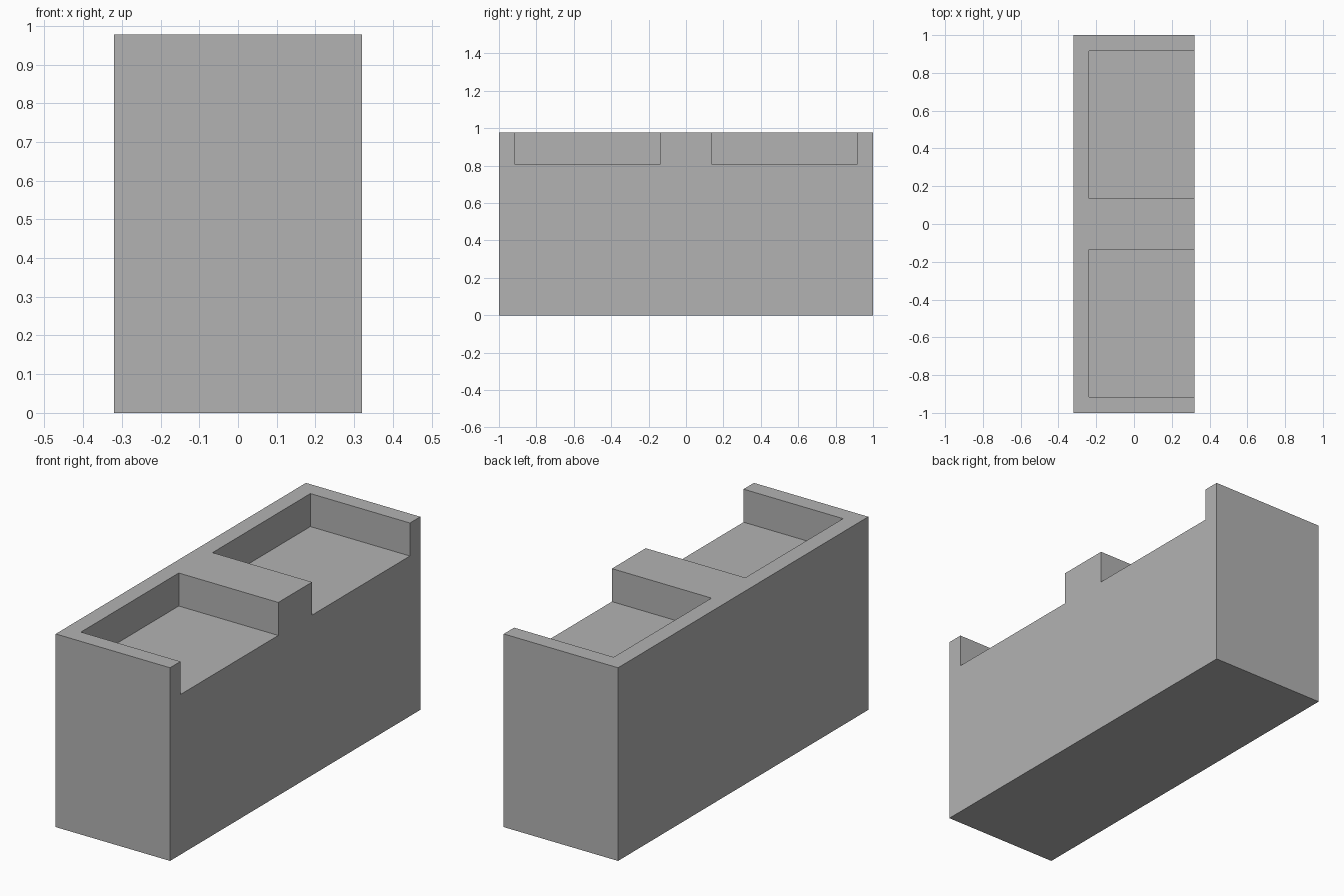
import bpy

old = bpy.data.objects.get("Cube")
if old:
    bpy.data.objects.remove(old, do_unlink=True)

GREY = (0.45, 0.45, 0.45, 1)
mat = bpy.data.materials.new("plain_grey")
mat.use_nodes = True
mat.diffuse_color = GREY
mat.node_tree.nodes["Principled BSDF"].inputs["Base Color"].default_value = GREY


def box(name, low, high):
    """Box between two opposite corners."""
    bpy.ops.mesh.primitive_cube_add(size=1)
    ob = bpy.context.object
    ob.name = name
    for v in ob.data.vertices:
        v.co = [h if c > 0 else l for c, l, h in zip(v.co, low, high)]
    ob.data.materials.append(mat)
    return ob


# Solid block
HALF_X, HEIGHT, FLOOR = 0.32, 0.977, 0.81
body = box("block_body", (-HALF_X, -1, 0), (HALF_X, 1, HEIGHT))

# Two shallow bays, open at the top and on the +x side
for y0, y1 in ((-0.917, -0.135), (0.135, 0.917)):
    cutter = box("bay_cutter", (-0.237, y0, FLOOR), (HALF_X + 0.2, y1, HEIGHT + 0.2))
    cutter.hide_render = True
    cut = body.modifiers.new("bay", "BOOLEAN")
    cut.operation = "DIFFERENCE"
    cut.solver = "EXACT"
    cut.object = cutter
    bpy.context.view_layer.objects.active = body
    bpy.ops.object.modifier_apply(modifier=cut.name)
    bpy.data.objects.remove(cutter, do_unlink=True)
